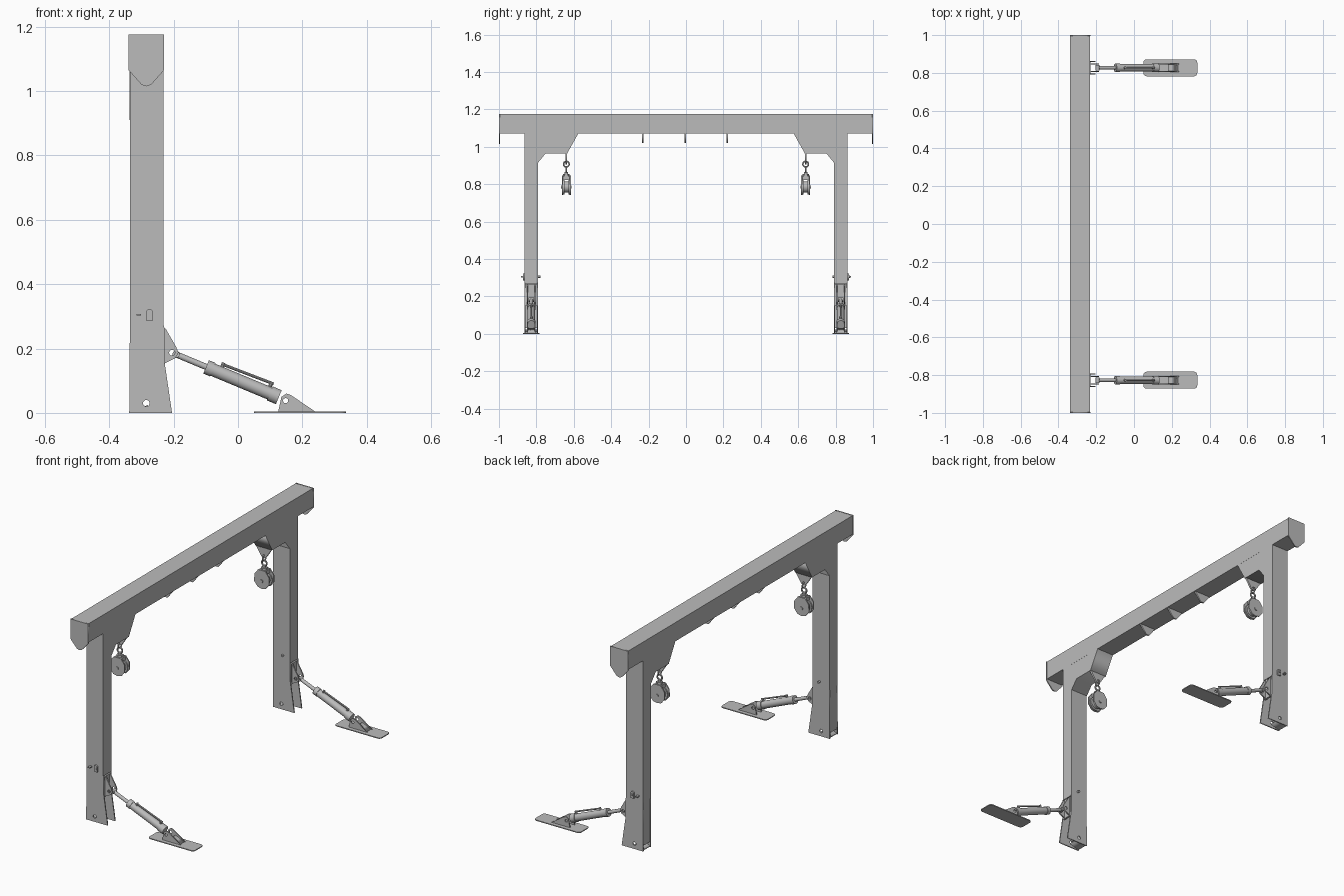
import bpy, math
from mathutils import Vector

cube = bpy.data.objects.get("Cube")
if cube:
    bpy.data.objects.remove(cube)

steel = bpy.data.materials.new("grey_steel")
steel.use_nodes = True
GREY = (0.5, 0.5, 0.5, 1)
steel.diffuse_color = GREY
steel.node_tree.nodes["Principled BSDF"].inputs["Base Color"].default_value = GREY

CX = -0.285          # centre line of the frame in x
LEG_Y = 0.827        # centre of each leg in y


def finish(ob, name, smooth=False):
    ob.name = name
    ob.data.materials.clear()
    ob.data.materials.append(steel)
    if smooth:
        bpy.ops.object.select_all(action="DESELECT")
        ob.select_set(True)
        bpy.context.view_layer.objects.active = ob
        bpy.ops.object.shade_smooth_by_angle(angle=math.radians(35))
    return ob


def box(name, x, y, z):
    """Box from (low, high) pairs."""
    lo, hi = zip(x, y, z)
    bpy.ops.mesh.primitive_cube_add(size=1, location=[(a + b) / 2 for a, b in zip(lo, hi)])
    ob = bpy.context.object
    ob.scale = [b - a for a, b in zip(lo, hi)]
    return finish(ob, name)


def rod(name, a, b, r, sides=20):
    a, b = Vector(a), Vector(b)
    bpy.ops.mesh.primitive_cylinder_add(radius=r, depth=(b - a).length, vertices=sides, location=(a + b) / 2)
    ob = bpy.context.object
    ob.rotation_euler = (b - a).to_track_quat("Z", "Y").to_euler()
    return finish(ob, name, True)


def ring(name, loc, big, small, rot):
    bpy.ops.mesh.primitive_torus_add(location=loc, rotation=rot, major_radius=big, minor_radius=small,
                                     major_segments=24, minor_segments=8)
    return finish(bpy.context.object, name, True)


def circle(u, v, r, n=20):
    return [(u + r * math.cos(2 * math.pi * i / n), v + r * math.sin(2 * math.pi * i / n)) for i in range(n)]


def plate(name, outline, thick, loc, rot, holes=()):
    """Flat plate cut from an outline, with optional holes, centred on its thickness."""
    cu = bpy.data.curves.new(name, "CURVE")
    cu.dimensions = "2D"
    cu.fill_mode = "BOTH"
    cu.extrude = thick / 2
    for loop in (outline, *holes):
        sp = cu.splines.new("POLY")
        sp.points.add(len(loop) - 1)
        for p, (u, v) in zip(sp.points, loop):
            p.co = (u, v, 0, 1)
        sp.use_cyclic_u = True
    tmp = bpy.data.objects.new(name, cu)
    bpy.context.collection.objects.link(tmp)
    mesh = bpy.data.meshes.new_from_object(tmp.evaluated_get(bpy.context.evaluated_depsgraph_get()))
    bpy.data.objects.remove(tmp)
    ob = bpy.data.objects.new(name, mesh)
    bpy.context.collection.objects.link(ob)
    ob.location, ob.rotation_euler = loc, rot
    return finish(ob, name)


UP = (math.pi / 2, 0, 0)                  # outline in x, z
SIDE = (math.pi / 2, 0, math.pi / 2)      # outline in y, z


def xz_plate(name, outline, thick, y, holes=()):
    return plate(name, outline, thick, (0, y, 0), UP, holes)


# Top beam with pointed end caps and hanging ribs
box("top_beam", (-0.338, -0.232), (-0.995, 0.995), (1.07, 1.175))
for y in (-0.997, 0.997):
    xz_plate("end_cap", [(-0.34, 1.176), (-0.34, 1.065), (-0.30, 1.02), (CX, 1.015), (-0.27, 1.02),
                         (-0.23, 1.065), (-0.23, 1.176)], 0.006, y)
for y in (-0.23, -0.005, 0.22):
    xz_plate("beam_rib", [(-0.335, 1.072), (-0.295, 1.02), (-0.275, 1.02), (-0.235, 1.072)], 0.008, y)


def build_side(s):
    def y(v):
        return s * v
    cy = y(LEG_Y)

    # Gusset joining leg and beam
    plate("corner_gusset", [(y(a), b) for a, b in ((0.575, 1.072), (0.635, 0.965), (0.75, 0.965), (0.795, 0.91),
                                                   (0.83, 0.91), (0.83, 1.072))], 0.105, (CX, 0, 0), SIDE)

    # Leg: box above, open channel with flared cheeks below
    box("leg", (-0.336, -0.232), (cy - 0.036, cy + 0.036), (0.27, 1.071))
    box("leg_back", (-0.336, -0.33), (cy - 0.03, cy + 0.03), (0.03, 0.27))
    for d in (-0.033, 0.033):
        xz_plate("leg_cheek", [(-0.338, 0), (-0.205, 0), (-0.23, 0.17), (-0.23, 0.272), (-0.336, 0.272)],
                 0.006, cy + d, [circle(CX, 0.03, 0.01)])
    plate("leg_foot_wedge", [(-0.335, 0.002), (-0.28, 0.018), (-0.28, 0.024), (-0.335, 0.008)], 0.06,
          (0, cy, 0), UP)

    # Locking pin and catch through the leg
    rod("locking_pin", (-0.275, cy - 0.045, 0.305), (-0.275, cy + 0.05, 0.305), 0.006, 12)
    arch = [(-0.285, 0.285), (-0.265, 0.285), (-0.265, 0.313)] + circle(-0.275, 0.313, 0.01)[1:10] + [(-0.285, 0.313)]
    xz_plate("pin_catch", arch, 0.008, cy + s * 0.04)
    box("catch_stop", (-0.315, -0.302), sorted((cy + s * 0.034, cy + s * 0.055)), (0.302, 0.308))

    # Ears and pivot for the brace
    for d in (-0.02, 0.02):
        xz_plate("brace_ear", [(-0.236, 0.15), (-0.195, 0.17), (-0.185, 0.187), (-0.192, 0.205), (-0.225, 0.262),
                               (-0.236, 0.262)], 0.007, cy + d, [circle(-0.205, 0.187, 0.009)])
    box("ear_backing", (-0.24, -0.229), (cy - 0.032, cy + 0.032), (0.15, 0.265))

    # Telescopic brace
    a, b = Vector((-0.205, cy, 0.187)), Vector((0.148, cy, 0.04))
    axis = (b - a).normalized()
    up = Vector((-axis.z, 0, axis.x))

    def at(t, h=0):
        return a.lerp(b, t) + up * h
    rod("brace_rod", at(0.03), at(0.35), 0.0095)
    rod("brace_rod_eye", a + Vector((0.012, -0.014, -0.005)), a + Vector((0.012, 0.014, -0.005)), 0.011)
    rod("brace_cylinder", at(0.3), at(0.93), 0.02, 28)
    rod("brace_collar", at(0.3), at(0.36), 0.0225, 28)
    rod("brace_end_collar", at(0.86), at(0.94), 0.0235, 28)
    rod("brace_pipe", at(0.42, 0.027), at(0.86, 0.032), 0.0045, 10)
    for t in (0.42, 0.84):
        rod("pipe_fitting", at(t, 0.01), at(t, 0.033), 0.006, 10)

    # Foot: clevis on a rounded ground plate
    for d in (-0.024, 0.024):
        xz_plate("foot_clevis", [(0.125, 0.004), (0.135, 0.05), (0.15, 0.06), (0.165, 0.055), (0.24, 0.004)],
                 0.006, cy + d * 0.85, [circle(0.148, 0.038, 0.008)])
    xz_plate("clevis_web", [(0.18, 0.004), (0.18, 0.03), (0.235, 0.004)], 0.035, cy)
    corners = []
    for k, (u, v) in enumerate(((0.318, 0.028), (0.067, 0.028), (0.067, -0.028), (0.318, -0.028))):
        corners += [(u + 0.017 * math.cos(t), v + 0.017 * math.sin(t))
                    for t in (math.pi / 2 * (k + i / 4) for i in range(5))]
    plate("foot_plate", corners, 0.005, (0, cy, 0.0025), (0, 0, 0))

    # Pulley block hung from the gusset
    py = y(0.64)
    xz_plate("hanger_plate", [(-0.335, 0.968), (-0.235, 0.968), (-0.27, 0.915), (CX, 0.905), (-0.30, 0.915)],
             0.01, py, [circle(CX, 0.922, 0.006)])
    ring("shackle", (CX, py, 0.907), 0.015, 0.004, SIDE)
    ring("hook_link", (CX, py, 0.878), 0.015, 0.0045, UP)
    rod("swivel", (CX, py, 0.83), (CX, py, 0.866), 0.009)
    rod("swivel_nut", (CX, py, 0.843), (CX, py, 0.855), 0.018, 6)
    for d in (-0.021, 0.021):
        cheek = [(CX + u, v) for u, v in ((-0.022, 0.845), (-0.045, 0.815), (-0.046, 0.775), (-0.025, 0.748),
                                          (0, 0.742), (0.025, 0.748), (0.046, 0.775), (0.045, 0.815), (0.022, 0.845))]
        xz_plate("pulley_cheek", cheek, 0.006, py + d)
        rod("sheave_rim", (CX, py + d * 0.5, 0.785), (CX, py + d * 0.8, 0.785), 0.04, 32)
    rod("sheave", (CX, py - 0.018, 0.785), (CX, py + 0.018, 0.785), 0.03, 32)
    rod("sheave_axle", (CX, py - 0.028, 0.785), (CX, py + 0.028, 0.785), 0.009, 12)
    box("pulley_crown", (CX - 0.022, CX + 0.022), (py - 0.02, py + 0.02), (0.822, 0.843))


for side in (-1, 1):
    build_side(side)
